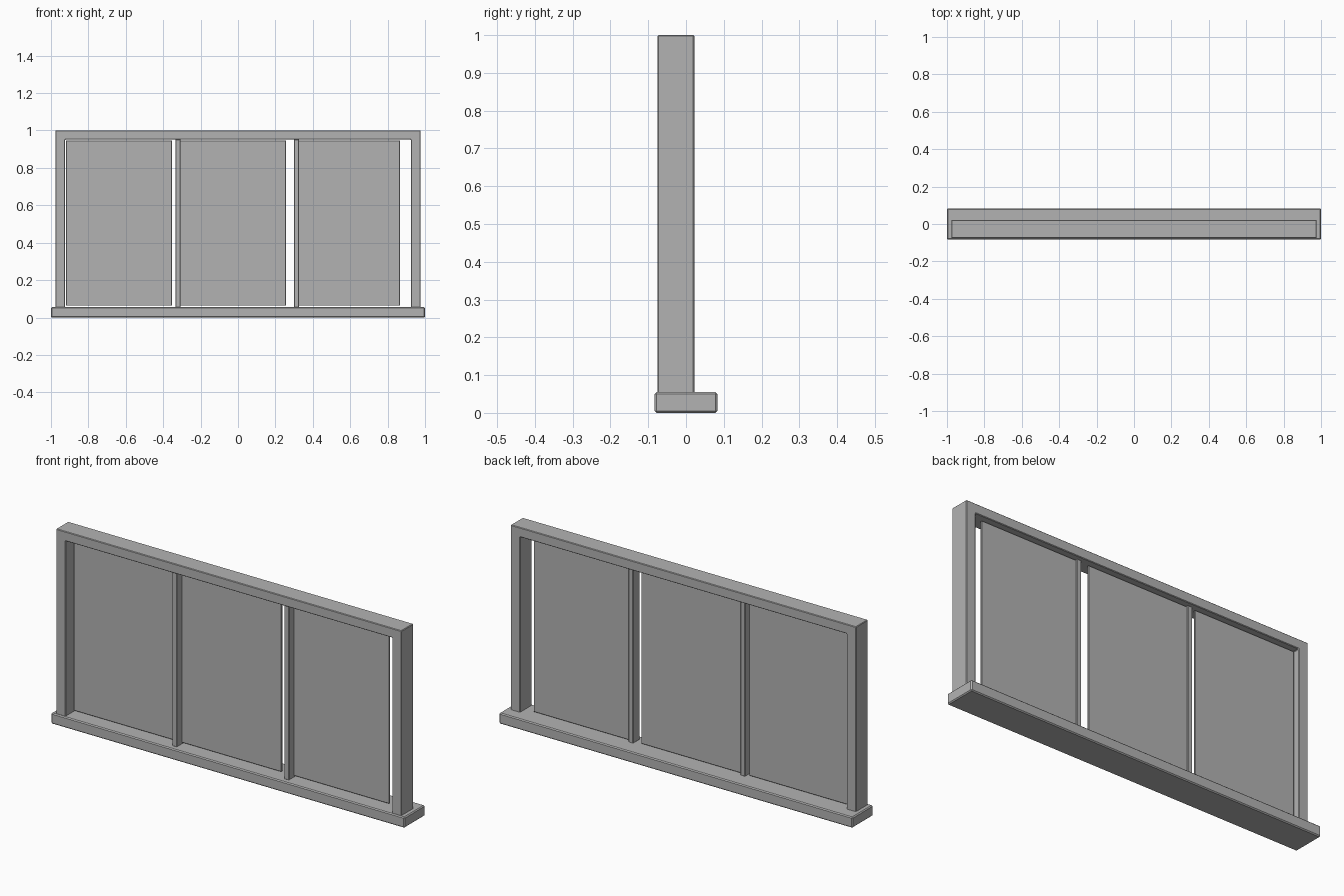
import bpy, bmesh

if "Cube" in bpy.data.objects:
    bpy.data.objects.remove(bpy.data.objects["Cube"])

grey = bpy.data.materials.new("light grey")
grey.diffuse_color = (0.45, 0.45, 0.45, 1)
grey.use_nodes = True
grey.node_tree.nodes["Principled BSDF"].inputs["Base Color"].default_value = grey.diffuse_color


def prism(name, outline, y0, y1, bevel):
    """Extrude an (x, z) outline from y0 to y1 and soften its edges."""
    bm = bmesh.new()
    face = bm.faces.new([bm.verts.new((x, y0, z)) for x, z in outline])
    ext = bmesh.ops.extrude_face_region(bm, geom=[face])["geom"]
    verts = [v for v in ext if isinstance(v, bmesh.types.BMVert)]
    bmesh.ops.translate(bm, vec=(0, y1 - y0, 0), verts=verts)
    bmesh.ops.recalc_face_normals(bm, faces=bm.faces)
    mesh = bpy.data.meshes.new(name)
    bm.to_mesh(mesh)
    bm.free()
    mesh.materials.append(grey)
    ob = bpy.data.objects.new(name, mesh)
    bpy.context.collection.objects.link(ob)
    if bevel:
        mod = ob.modifiers.new("soft edges", 'BEVEL')
        mod.width = bevel
        mod.segments = 1
    return ob


def box(name, x0, x1, y0, y1, z0, z1, bevel):
    return prism(name, [(x0, z0), (x1, z0), (x1, z1), (x0, z1)], y0, y1, bevel)


# Sill under the whole window
box("sill", -1, 1, -0.083, 0.083, 0, 0.055, 0.005)

# Two stiles and the top rail as one arch-shaped frame
prism("frame", [(-0.977, 0.05), (-0.977, 1), (0.977, 1), (0.977, 0.05),
                (0.924, 0.05), (0.924, 0.951), (-0.924, 0.951), (-0.924, 0.05)],
      -0.0755, 0.022, 0.003)

# Upright dividers
for i, x in enumerate((-0.321, 0.313)):
    box(f"mullion_{i + 1}", x - 0.0135, x + 0.0135, -0.055, 0.0, 0.053, 0.953, 0.003)

# Thin panels, each leaving a gap on its right
for i in range(3):
    x = -0.92 + i * 0.61
    box(f"panel_{i + 1}", x, x + 0.566, -0.015, -0.005, 0.063, 0.947, 0.002)
